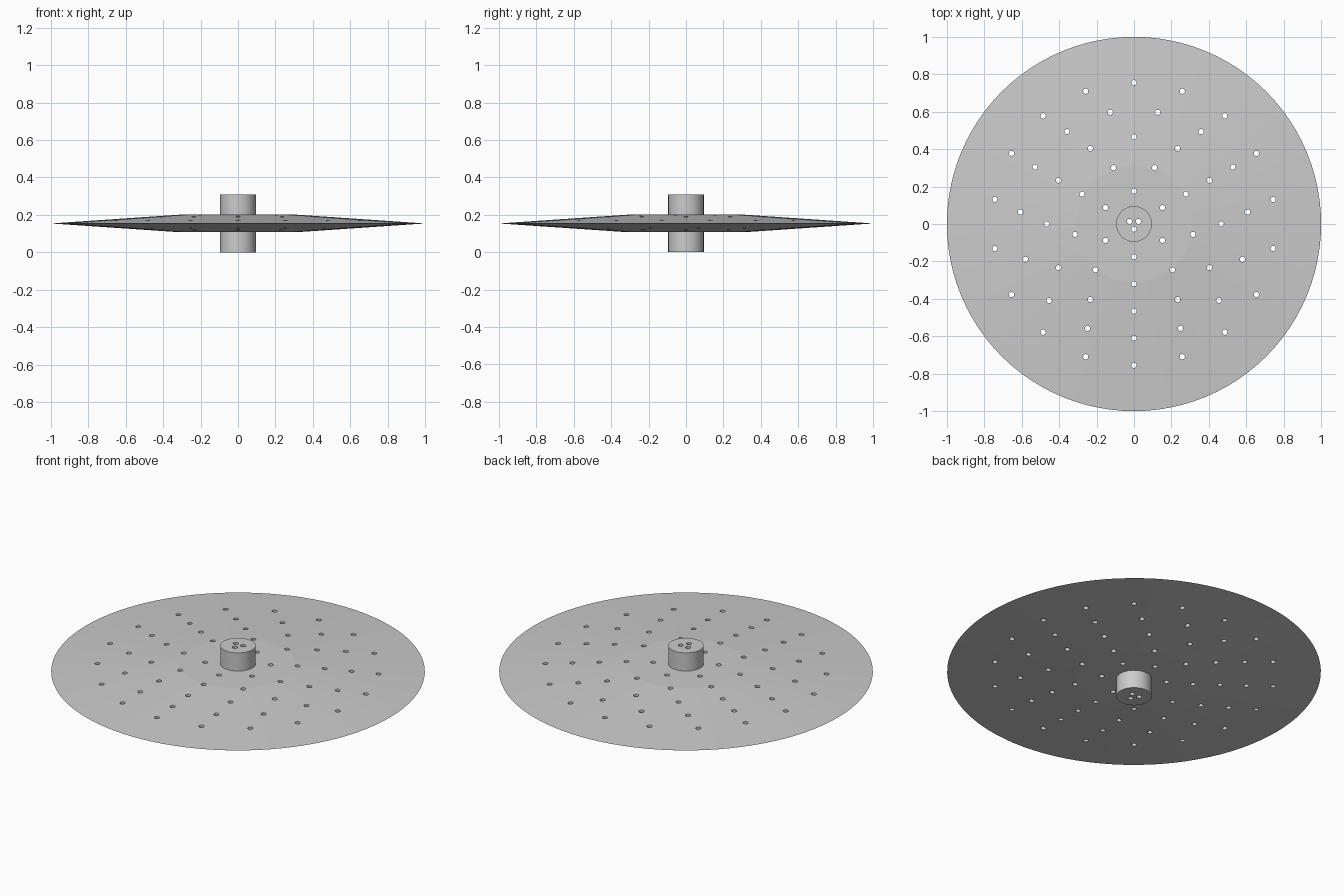
import bpy, bmesh, math
from mathutils import Matrix, Vector

cube = bpy.data.objects.get("Cube")
if cube:
    bpy.data.objects.remove(cube, do_unlink=True)

HEIGHT = 0.308
MID = HEIGHT / 2
HUB_R, FLAT_R, HALF_THICK = 0.095, 0.31, 0.047
HOLE_R = 0.014
SEGMENTS = 96


def make_object(name, bm):
    mesh = bpy.data.meshes.new(name)
    bm.to_mesh(mesh)
    bm.free()
    obj = bpy.data.objects.new(name, mesh)
    bpy.context.collection.objects.link(obj)
    return obj


# Material
grey = bpy.data.materials.new("plain grey")
grey.use_nodes = True
colour = (0.6, 0.6, 0.6, 1)
grey.diffuse_color = colour
grey.node_tree.nodes["Principled BSDF"].inputs["Base Color"].default_value = colour

# Disc with knife-edge rim and central hub, turned from one profile
lower, upper = MID - HALF_THICK, MID + HALF_THICK
profile = [(0, 0), (HUB_R, 0), (HUB_R, lower), (FLAT_R, lower), (1, MID),
           (FLAT_R, upper), (HUB_R, upper), (HUB_R, HEIGHT), (0, HEIGHT)]
bm = bmesh.new()
verts = [bm.verts.new((r, 0, z)) for r, z in profile]
edges = [bm.edges.new(pair) for pair in zip(verts, verts[1:])]
bmesh.ops.spin(bm, geom=verts + edges, cent=(0, 0, 0), axis=(0, 0, 1),
               angle=math.tau, steps=SEGMENTS, use_duplicate=False)
bmesh.ops.remove_doubles(bm, verts=bm.verts, dist=1e-5)
bmesh.ops.recalc_face_normals(bm, faces=bm.faces)
disc = make_object("perforated_disc", bm)
disc.data.materials.append(grey)

# Rings of through holes: radius, count, starting angle in degrees
rings = [(0.028, 3, -90), (0.176, 6, 90), (0.32, 9, -90),
         (0.466, 12, 90), (0.61, 15, -90), (0.755, 18, 90)]
bm = bmesh.new()
for radius, count, start in rings:
    for i in range(count):
        a = math.radians(start) + math.tau * i / count
        centre = Vector((radius * math.cos(a), radius * math.sin(a), MID))
        bmesh.ops.create_cone(bm, cap_ends=True, segments=20, radius1=HOLE_R,
                              radius2=HOLE_R, depth=HEIGHT * 1.5,
                              matrix=Matrix.Translation(centre))
cutter = make_object("hole_cutter", bm)
cutter.data.materials.append(grey)
cutter.hide_render = True

# Cut the holes, then remove the cutter
cut = disc.modifiers.new("holes", 'BOOLEAN')
cut.operation = 'DIFFERENCE'
cut.solver = 'EXACT'
cut.object = cutter
bpy.ops.object.select_all(action='DESELECT')
bpy.context.view_layer.objects.active = disc
disc.select_set(True)
bpy.ops.object.modifier_apply(modifier=cut.name)
bpy.data.objects.remove(cutter, do_unlink=True)

# Smooth the round walls, keep the plate faces flat
bpy.ops.object.shade_smooth_by_angle(angle=math.radians(30))
for face in disc.data.polygons:
    face.use_smooth = abs(face.normal.z) < 0.5
